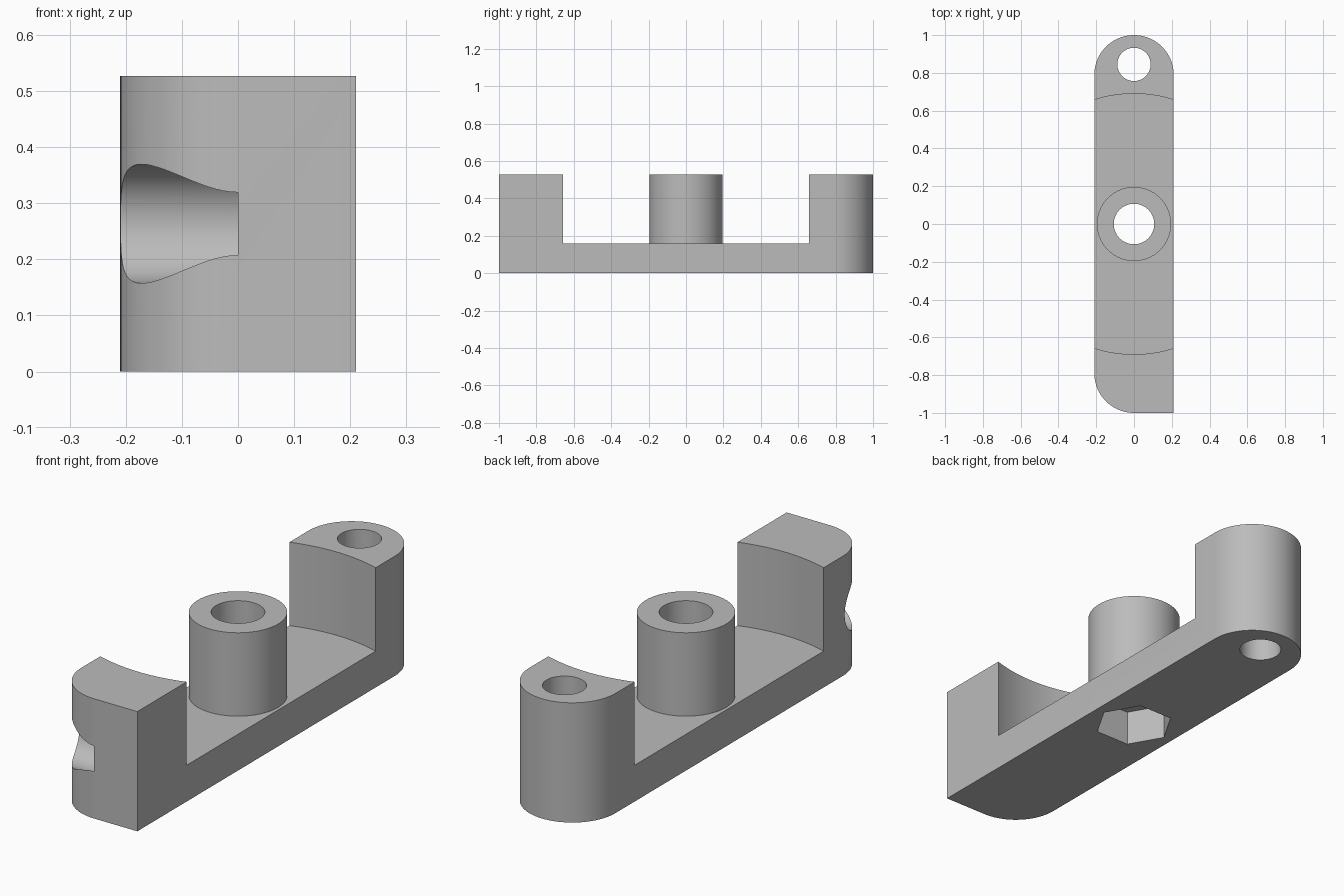
import bpy, bmesh, math
from mathutils import Matrix

cube = bpy.data.objects.get("Cube")
if cube:
    bpy.data.objects.remove(cube, do_unlink=True)

HALF_W, HEIGHT, FLOOR = 0.21, 0.527, 0.16
END_Y = 1 - HALF_W

grey = bpy.data.materials.new("plain grey")
grey.use_nodes = True
colour = (0.5, 0.5, 0.5, 1)
grey.diffuse_color = colour
grey.node_tree.nodes["Principled BSDF"].inputs["Base Color"].default_value = colour


def add_object(name, bm):
    bmesh.ops.recalc_face_normals(bm, faces=bm.faces)
    mesh = bpy.data.meshes.new(name)
    bm.to_mesh(mesh)
    bm.free()
    mesh.materials.append(grey)
    obj = bpy.data.objects.new(name, mesh)
    bpy.context.collection.objects.link(obj)
    return obj


def cylinder(name, radius, z0, z1, y=0, sides=96):
    bm = bmesh.new()
    bmesh.ops.create_cone(bm, cap_ends=True, segments=sides, radius1=radius,
                          radius2=radius, depth=z1 - z0,
                          matrix=Matrix.Translation((0, y, (z0 + z1) / 2)))
    return add_object(name, bm)


def combine(target, tool, operation):
    mod = target.modifiers.new(tool.name, "BOOLEAN")
    mod.operation, mod.solver, mod.object = operation, "EXACT", tool
    bpy.context.view_layer.objects.active = target
    bpy.ops.object.modifier_apply(modifier=mod.name)
    bpy.data.objects.remove(tool, do_unlink=True)


def arc(y, start, end, steps):
    angles = [math.radians(start + (end - start) * i / steps) for i in range(steps + 1)]
    return [(HALF_W * math.cos(a), y + HALF_W * math.sin(a)) for a in angles]


# Bar: round back end, front end rounded on one corner only
outline = arc(END_Y, 0, 180, 48) + arc(-END_Y, 180, 270, 24) + [(HALF_W, -1)]
bm = bmesh.new()
face = bm.faces.new([bm.verts.new((x, y, 0)) for x, y in outline])
top = bmesh.ops.extrude_face_region(bm, geom=[face])["geom"]
bmesh.ops.translate(bm, vec=(0, 0, HEIGHT),
                    verts=[v for v in top if isinstance(v, bmesh.types.BMVert)])
bracket = add_object("bracket", bm)

# Curved middle recess and the central boss standing in it
combine(bracket, cylinder("recess", 0.69, FLOOR, 1, sides=192), "DIFFERENCE")
combine(bracket, cylinder("boss", 0.196, FLOOR - 0.02, HEIGHT), "UNION")

# Bolt hole, hexagonal nut pocket underneath, and back end hole
combine(bracket, cylinder("bolt_hole", 0.107, -1, 1), "DIFFERENCE")
pocket = cylinder("nut_pocket", 0.167, -0.1, FLOOR - 0.002, sides=6)
pocket.data.transform(Matrix.Rotation(math.radians(30), 4, "Z"))
# Keep two corners of the nut pocket on the x axis
if max(v.co.x for v in pocket.data.vertices) < 0.16:
    pocket.data.transform(Matrix.Rotation(math.radians(30), 4, "Z"))
combine(bracket, pocket, "DIFFERENCE")
combine(bracket, cylinder("end_hole", 0.088, -1, 1, y=0.845), "DIFFERENCE")

# Sideways groove in the rounded front corner, stopping at the centre line
groove = cylinder("groove", 0.106, 0, 0.5)
groove.data.transform(Matrix.Translation((0, -0.91, HEIGHT / 2))
                      @ Matrix.Rotation(math.radians(-90), 4, "Y"))
combine(bracket, groove, "DIFFERENCE")

# Smooth curved walls, sharp edges
bpy.ops.object.select_all(action="DESELECT")
bracket.select_set(True)
bpy.context.view_layer.objects.active = bracket
bpy.ops.object.shade_smooth_by_angle(angle=math.radians(25))
